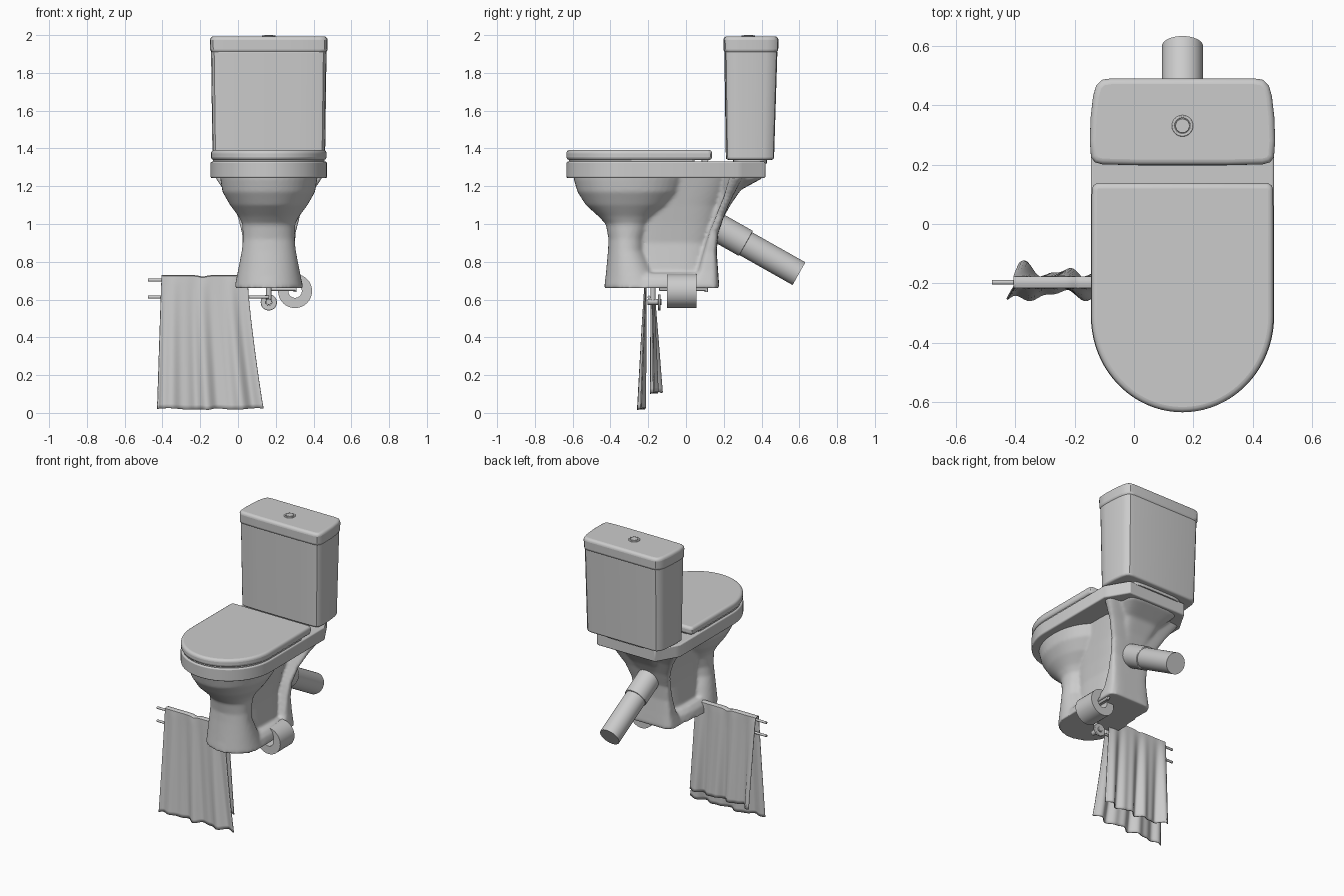
import bpy, bmesh
from math import sin, cos, pi, radians, exp
from mathutils import Vector

if "Cube" in bpy.data.objects:
    bpy.data.objects.remove(bpy.data.objects["Cube"])

CX = 0.163  # toilet centre line


def finish(name, bm, bevel=0, segs=3):
    bmesh.ops.recalc_face_normals(bm, faces=bm.faces)
    me = bpy.data.meshes.new(name)
    bm.to_mesh(me)
    bm.free()
    for p in me.polygons:
        p.use_smooth = True
    me.set_sharp_from_angle(angle=radians(35))
    ob = bpy.data.objects.new(name, me)
    bpy.context.collection.objects.link(ob)
    if bevel:
        m = ob.modifiers.new("round", 'BEVEL')
        m.width, m.segments = bevel, segs
        m.limit_method, m.angle_limit = 'ANGLE', radians(50)
    return ob


def skin(bm, rings, closed=False):
    vs = [[bm.verts.new(p) for p in r] for r in rings]
    n = len(vs[0])
    pairs = list(zip(vs, vs[1:])) + ([(vs[-1], vs[0])] if closed else [])
    for a, b in pairs:
        for i in range(n):
            j = (i + 1) % n
            bm.faces.new((a[i], a[j], b[j], b[i]))
    if not closed:
        bm.faces.new(vs[0])
        bm.faces.new(vs[-1])


def loft(name, rings, closed=False, bevel=0, segs=3):
    bm = bmesh.new()
    skin(bm, rings, closed)
    return finish(name, bm, bevel, segs)


def circle(c, axis, r, n=32):
    q = Vector(axis).to_track_quat('Z', 'Y')
    return [Vector(c) + q @ Vector((r * cos(2 * pi * i / n), r * sin(2 * pi * i / n), 0)) for i in range(n)]


def rod(name, a, b, r, n=32, bevel=0):
    d = Vector(b) - Vector(a)
    return loft(name, [circle(a, d, r, n), circle(b, d, r, n)], bevel=bevel)


def tube(name, a, b, r, ri, bevel=0):
    d = Vector(b) - Vector(a)
    return loft(name, [circle(a, d, r), circle(b, d, r), circle(b, d, ri), circle(a, d, ri)], True, bevel, 2)


def oval(z, y0, y1, hw, p=2.0, n=48):
    e, pts = 2 / p, []
    for i in range(n):
        c, s = cos(2 * pi * i / n), sin(2 * pi * i / n)
        pts.append((CX + hw * abs(c) ** e * (1 if c > 0 else -1),
                    (y0 + y1) / 2 + (y1 - y0) / 2 * abs(s) ** e * (1 if s > 0 else -1), z))
    return pts


def slab(name, outline, z0, z1, bevel, segs=3):
    return loft(name, [[(x, y, z) for x, y in outline] for z in (z0, z1)], bevel=bevel, segs=segs)


def d_shape(hw, front, mid, back):
    arc = [(CX - hw * cos(pi * i / 40), mid - (mid - front) * sin(pi * i / 40)) for i in range(41)]
    return arc + [(CX + x, y) for x, y in back] + [(CX - x, y) for x, y in reversed(back)]


# Ceramic pedestal: overlapping lofts fused into one smooth body
bm = bmesh.new()
bowl = [(1.28, -.597, .04, .26), (1.24, -.595, .03, .257), (1.17, -.575, .0, .245), (1.10, -.53, -.06, .205),
        (1.04, -.463, -.14, .16), (1.0, -.425, -.18, .14), (.92, -.41, -.21, .137), (.86, -.413, -.21, .143),
        (.76, -.422, -.16, .162), (.66, -.432, -.1, .182)]
foot = [(.66, -.433, .177, .184), (.71, -.428, .171, .172), (.74, -.415, .15, .145)]
web = [(.66, -.3, .12, .12), (.9, -.3, .13, .095), (1.0, -.3, .16, .11), (1.1, -.3, .19, .13), (1.28, -.2, .28, .17)]
fin = [(.66, .0, .177, .165), (.75, .06, .17, .148), (.85, .09, .163, .138), (.95, .12, .17, .142),
       (1.05, .16, .205, .168), (1.15, .2, .25, .22), (1.24, .225, .30, .28), (1.28, .235, .32, .29)]
bracket = [(1.0, .08, .18, .08), (1.1, .15, .235, .1), (1.18, .18, .29, .13), (1.24, .2, .4, .19), (1.27, .2, .41, .2)]
for rows, p in ((bowl, 2.1), (foot, 2.4), (web, 3), (fin, 5), (bracket, 5)):
    skin(bm, [oval(*r, p) for r in rows])
ped = finish("pedestal_bowl", bm)
rm = ped.modifiers.new("fuse", 'REMESH')
rm.mode, rm.voxel_size, rm.use_smooth_shade = 'VOXEL', 0.01, True
sm = ped.modifiers.new("blend", 'SMOOTH')
sm.factor, sm.iterations = 0.5, 6

# Rim with tank shelf, seat, lid and hinges
slab("rim", d_shape(.308, -.633, -.31, [(.308, .27), (.29, .30), (.22, .42)]), 1.243, 1.33, .008)
corner = [(.305, .115), (.300, .13), (.285, .138)]
slab("seat", d_shape(.296, -.62, -.31, [(.296, .03), (.29, .045)]), 1.328, 1.345, .004)
slab("lid", d_shape(.306, -.633, -.31, corner), 1.338, 1.392, .018, 4)
for s in (-1, 1):
    rod("hinge", (CX + s * .1, .1, 1.338), (CX + s * .25, .1, 1.338), .018, 20, .003)

# Tank, tank lid, connector and flush button
half = [(.15, .197), (.27, .2), (.295, .207), (.308, .225), (.312, .28), (.309, .36),
        (.301, .43), (.291, .465), (.272, .485), (.24, .49)]
outline = [(CX + x, y) for x, y in half] + [(CX - x, y) for x, y in reversed(half)]


def tank_ring(z, sx, sy, dy=0):
    return [(CX + (x - CX) * sx, .343 + dy + (y - .343) * sy, z) for x, y in outline]


loft("tank", [tank_ring(1.34, .955, .87, -.005), tank_ring(1.92, .98, .96)], bevel=.012)
loft("tank_lid", [tank_ring(1.905, .995, .985), tank_ring(1.993, 1, 1)], bevel=.02, segs=4)
loft("tank_gasket", [oval(1.32, .25, .43, .2, 5), oval(1.345, .25, .43, .2, 5)])
tube("button_ring", (CX, .33, 1.985), (CX, .33, 1.998), .036, .026, .003)
rod("flush_button", (CX, .33, 1.985), (CX, .33, 2.0), .024, 32, .002)

# Waste pipe
rod("pipe_collar", (CX, .1, 1.02), (CX, .317, .897), .076, 40, .004)
rod("waste_pipe", (CX, .3, .905), (CX, .598, .737), .069, 40)

# Towel rails and their mount
for z in (.703, .613):
    rod("towel_rail", (-.477, -.196, z), (.165, -.196, z), .008, 16)
tube("mount_ring", (CX, -.148, .585), (CX, -.135, .585), .043, .016, .003)
rod("mount_pin", (CX, -.205, .588), (CX, -.13, .588), .016, 20, .002)
rod("mount_post", (CX, -.175, .585), (CX, -.175, .70), .014, 20)

# Paper roll on its holder
tube("paper_roll", (.302, -.1, .645), (.302, .055, .645), .09, .036)
rod("roll_bar", (.302, -.14, .655), (.302, .115, .655), .009, 16)
rod("roll_arm", (CX, -.135, .655), (.302, -.135, .655), .009, 16)
rod("roll_stop", (.302, .108, .64), (.302, .108, .675), .009, 16)

# Towel draped over the upper rail
bm = bmesh.new()
NU, path = 56, []
for i in range(29):
    path.append((-1, 1 - i / 28))
path += [(k / 4, 0) for k in (-2, 0, 2)]
path += [(1, i / 24) for i in range(25)]
grid = []
for side, t in path:
    row = []
    for i in range(NU + 1):
        u = i / NU
        length = .705 if side < 0 else .62
        if side < 0:
            x0, x1 = -.405 - .022 * t, .05 + .085 * t ** 1.3
        else:
            x0, x1 = -.405 + .02 * t, .05 + .04 * t
        wave = .014 * sin(u * 21 + 1) + .008 * sin(u * 37)
        y = -.196 + side * .017 + t ** .7 * wave
        if side < 0:
            y -= t * .022 + .03 * t * exp(-(u / .1) ** 2)
        else:
            y += t * .012 + .022 * t * exp(-(u / .12) ** 2)
        top = .722 - .008 * exp(-((u - .48) / .05) ** 2)
        z = top - t * length + (.004 * (1 - abs(side)))
        if t > .9:
            z += .004 * (1 + sin(u * 15)) * (t - .9) * 10
        row.append(bm.verts.new((x0 + (x1 - x0) * u, y, max(z, .002))))
    grid.append(row)
for a, b in zip(grid, grid[1:]):
    for i in range(NU):
        bm.faces.new((a[i], a[i + 1], b[i + 1], b[i]))
towel = finish("towel", bm)
so = towel.modifiers.new("thickness", 'SOLIDIFY')
so.thickness, so.offset = .006, 0
